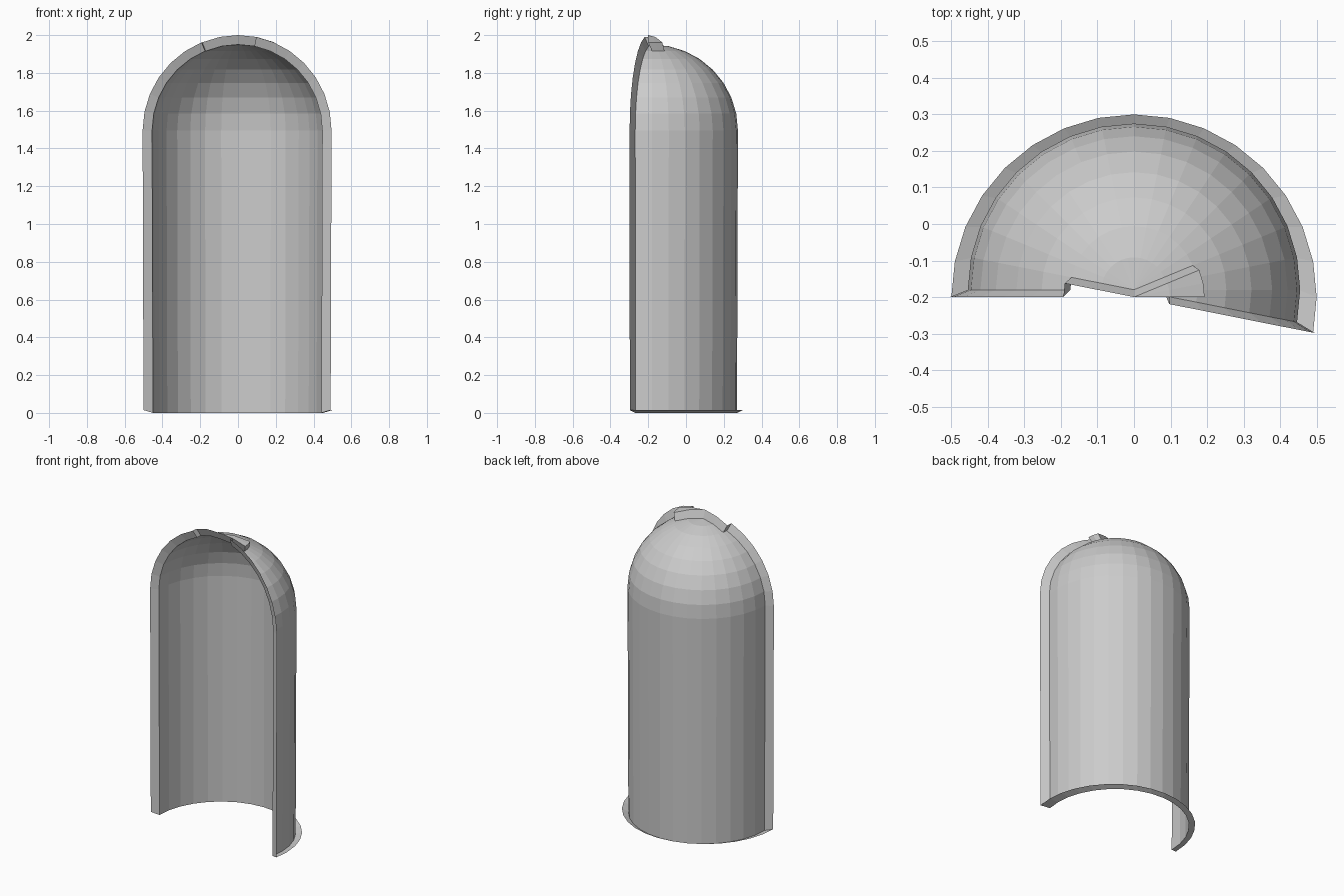
import bpy
from math import sin, cos, radians

if "Cube" in bpy.data.objects:
    bpy.data.objects.remove(bpy.data.objects["Cube"])

STEP = 11.25          # 32 sided capsule
COLS, ROWS = 17, 9    # columns round the half shell; row 0 is the apex, row 9 the foot

INNER = dict(r=0.455, foot_r=0.45, y=-0.18, foot_z=0.0)
OUTER = dict(r=0.505, foot_r=0.50, y=-0.20, foot_z=0.015)


def point(layer, row, col):
    """Position on a capsule layer: dome rows 0-8, foot row 9."""
    a = radians(STEP * (col - 1))
    if row == ROWS:
        rad, z = layer["foot_r"], layer["foot_z"]
    else:
        t = radians(STEP * row)
        rad, z = layer["r"] * sin(t), 1.495 + layer["r"] * cos(t)
    return (rad * cos(a), layer["y"] + rad * sin(a), z)


def build(name, polys):
    verts, index, faces = [], {}, []
    for poly in polys:
        face = []
        for p in poly:
            key = tuple(round(c, 5) for c in p)
            if key not in index:
                index[key] = len(verts)
                verts.append(key)
            if index[key] not in face:
                face.append(index[key])
        faces.append(face)
    mesh = bpy.data.meshes.new(name)
    mesh.from_pydata(verts, [], faces)
    ob = bpy.data.objects.new(name, mesh)
    bpy.context.collection.objects.link(ob)
    return ob


def cell(layer, r, c):
    return [point(layer, *rc) for rc in ((r, c), (r + 1, c), (r + 1, c + 1), (r, c + 1))]


def walls(path):
    """Strips joining the outer and inner layers along a path of (row, col)."""
    return [[point(OUTER, *a), point(OUTER, *b), point(INNER, *b), point(INNER, *a)]
            for a, b in zip(path, path[1:])]


# Half capsule shell with the notched crown
missing = {(0, 16), (1, 16), (0, 0)}
build("half_shell", [cell(INNER, r, c) for r in range(ROWS) for c in range(COLS)
                     if (r, c) not in missing])

# Rim round the cut edges and the foot
rim = [(r, 17) for r in range(9, 1, -1)] + [(2, 16), (1, 16), (0, 1), (1, 1)]
rim += [(r, 0) for r in range(1, 10)] + [(9, c) for c in range(1, 18)]
build("rim", walls(rim))

# Raised tab beside the crown
tab = [cell(OUTER, r, c) for r in (0, 1) for c in (1, 2)]
build("crown_tab", tab + walls([(1, 1), (2, 1), (2, 2), (2, 3), (1, 3), (0, 3)]))
